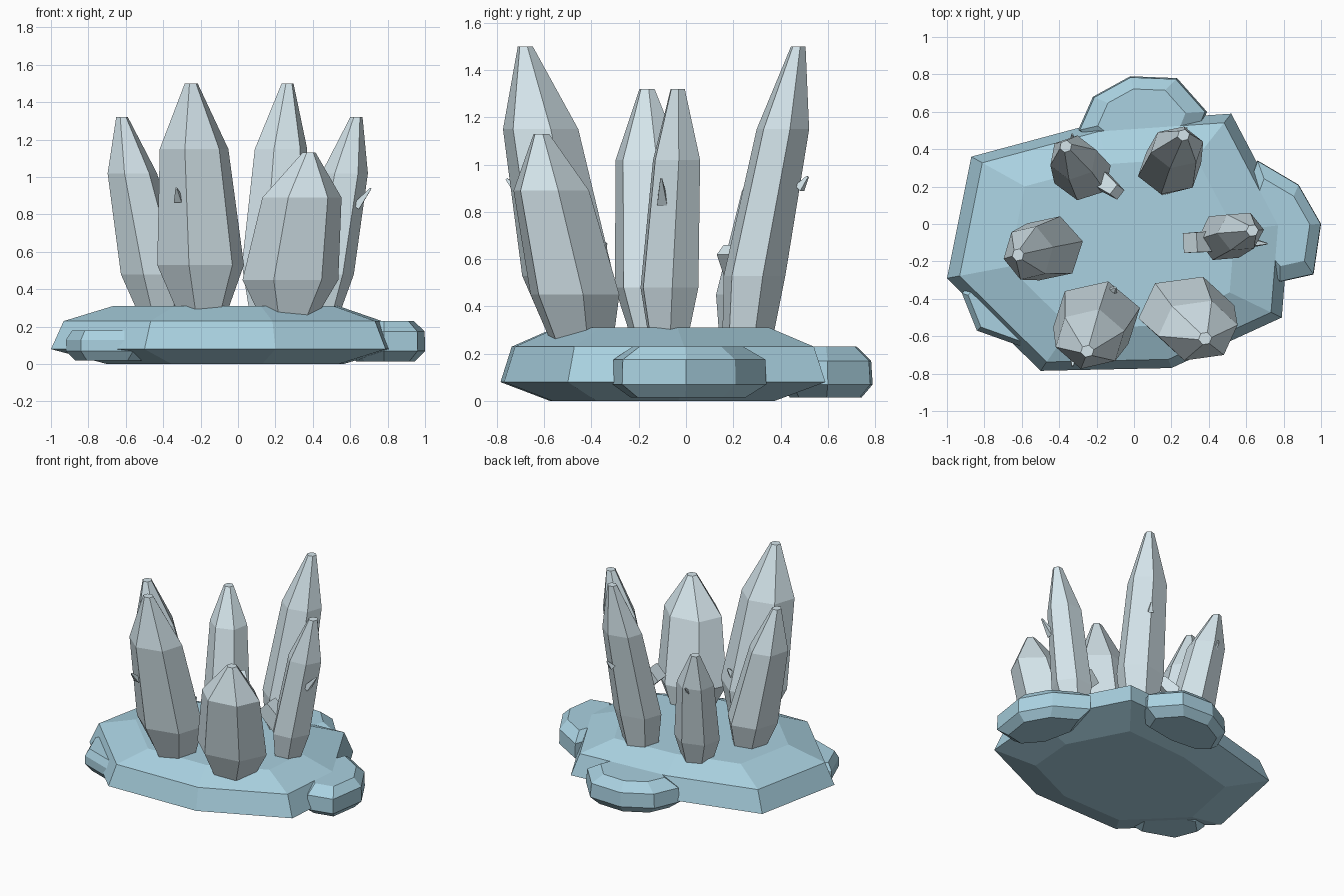
import bpy, bmesh, math
from mathutils import Vector

if "Cube" in bpy.data.objects:
    bpy.data.objects.remove(bpy.data.objects["Cube"])


def material(name, rgb):
    m = bpy.data.materials.new(name)
    m.diffuse_color = (*rgb, 1)
    m.use_nodes = True
    m.node_tree.nodes["Principled BSDF"].inputs["Base Color"].default_value = m.diffuse_color
    return m


ROCK = material("rock_blue", (0.40, 0.64, 0.75))
ICE = material("crystal_ice", (0.66, 0.78, 0.83))


def loft(name, rings, mat):
    """Flat-shaded closed solid through rings of equal point count."""
    bm = bmesh.new()
    loops = [[bm.verts.new(p) for p in ring] for ring in rings]
    n = len(loops[0])
    for a, b in zip(loops, loops[1:]):
        for i in range(n):
            j = (i + 1) % n
            bm.faces.new((a[i], a[j], b[j], b[i]))
    bm.faces.new(loops[0][::-1])
    bm.faces.new(loops[-1])
    bmesh.ops.recalc_face_normals(bm, faces=bm.faces)
    me = bpy.data.meshes.new(name)
    bm.to_mesh(me)
    bm.free()
    me.materials.append(mat)
    ob = bpy.data.objects.new(name, me)
    bpy.context.collection.objects.link(ob)
    return ob


def slab(name, outline, levels):
    """Bevelled rock: one outline scaled about its centre at each (z, scale)."""
    cx = sum(p[0] for p in outline) / len(outline)
    cy = sum(p[1] for p in outline) / len(outline)
    loft(name, [[(cx + (x - cx) * s, cy + (y - cy) * s, z) for x, y in outline]
                for z, s in levels], ROCK)


def crystal(name, rings, turn):
    """Leaning six-sided crystal; rings are (x, y, z, rx, ry)."""
    angles = [math.radians(turn + 60 * k) for k in range(6)]
    loft(name, [[(x + rx * math.cos(a), y + ry * math.sin(a), z) for a in angles]
                for x, y, z, rx, ry in rings], ICE)


def shard(name, base, tip, r0, r1):
    """Small four-sided splinter growing from a crystal."""
    base, tip = Vector(base), Vector(tip)
    q = (tip - base).to_track_quat('Z', 'Y')
    corners = [Vector((math.cos(a), math.sin(a), 0))
               for a in (math.pi / 4 + k * math.pi / 2 for k in range(4))]
    loft(name, [[c + q @ (v * r) for v in corners]
                for c, r in ((base, r0), (tip, r1))], ICE)


# Main base and the smaller rocks embedded in its rim
slab("base_rock",
     [(-1, -.29), (-.5, -.785), (.2, -.77), (.79, -.50), (.83, 0),
      (.52, .59), (-.2, .54), (-.87, .36)],
     [(0, .69), (.08, 1), (.23, .93), (.31, .66)])
slab("back_rock",
     [(-.30, .50), (-.22, .68), (-.02, .79), (.23, .78), (.39, .60),
      (.33, .45), (.05, .40), (-.2, .42)],
     [(.015, .78), (.07, 1), (.17, .97), (.23, .68)])
slab("right_rock",
     [(.66, .34), (.88, .21), (1, 0), (.96, -.27), (.78, -.31),
      (.64, -.15), (.58, .12)],
     [(.015, .75), (.07, 1), (.175, .99), (.23, .72)])
slab("left_rock",
     [(-.92, -.37), (-.84, -.57), (-.56, -.67), (-.45, -.5), (-.6, -.3), (-.8, -.25)],
     [(.02, .78), (.07, 1), (.13, 1), (.18, .85)])

# Six main crystals
crystal("front_left_crystal",
        [(-.19, -.45, .26, .13, .13), (-.20, -.50, .53, .24, .20),
         (-.235, -.615, 1.15, .19, .165), (-.25, -.68, 1.5, .036, .033)], 15)
crystal("front_right_crystal",
        [(.27, -.44, .25, .15, .14), (.28, -.47, .45, .26, .20),
         (.342, -.57, .89, .215, .17), (.38, -.612, 1.13, .036, .035)], 10)
crystal("left_crystal",
        [(-.42, -.125, .26, .11, .11), (-.45, -.13, .48, .18, .18),
         (-.565, -.155, 1.02, .135, .15), (-.62, -.165, 1.32, .032, .034)], 12)
crystal("right_crystal",
        [(.45, -.075, .26, .09, .09), (.48, -.07, .48, .14, .135),
         (.57, -.04, 1.02, .125, .11), (.633, -.035, 1.32, .033, .033)], 5)
crystal("back_left_crystal",
        [(-.26, .24, .26, .10, .10), (-.275, .265, .45, .16, .14),
         (-.325, .355, .89, .13, .12), (-.365, .415, 1.13, .033, .033)], 20)
crystal("back_right_crystal",
        [(.18, .26, .26, .12, .11), (.19, .29, .53, .175, .135),
         (.23, .41, 1.15, .145, .115), (.265, .475, 1.5, .033, .032)], 15)

# Splinters on the crystal sides
for i, args in enumerate([
        ((-.16, -.42, .53), (-.10, -.34, .67), .08, .008),
        ((-.32, -.70, .88), (-.33, -.76, .94), .03, .006),
        ((.46, -.09, .48), (.30, -.10, .63), .08, .075),
        ((.63, -.10, .84), (.71, -.105, .94), .03, .006),
        ((-.22, .27, .45), (-.09, .17, .64), .08, .045),
        ((-.33, .42, .83), (-.33, .48, .90), .025, .006),
        ((.26, .48, .90), (.28, .515, .95), .025, .006)]):
    shard(f"splinter_{i + 1}", *args)
